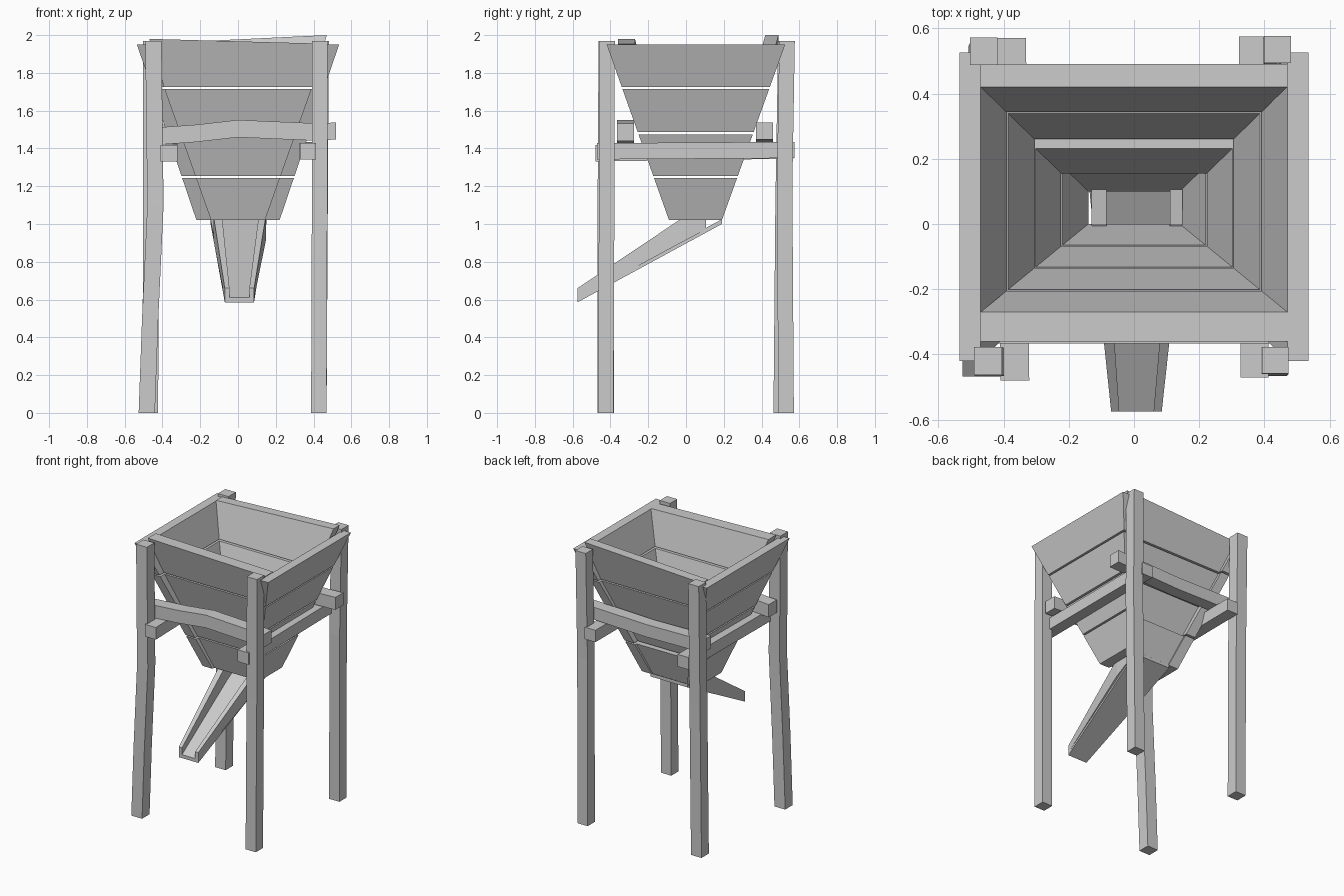
import bpy, bmesh

old = bpy.data.objects.get("Cube")
if old:
    bpy.data.objects.remove(old, do_unlink=True)

grey = bpy.data.materials.new("plain_grey")
grey.use_nodes = True
tone = (0.6, 0.6, 0.6, 1)
grey.diffuse_color = tone
grey.node_tree.nodes["Principled BSDF"].inputs["Base Color"].default_value = tone


def loft(name, rings):
    """Closed solid through a list of four-cornered rings."""
    bm = bmesh.new()
    loops = [[bm.verts.new(p) for p in ring] for ring in rings]
    for a, b in zip(loops, loops[1:]):
        for i in range(4):
            j = (i + 1) % 4
            bm.faces.new((a[i], a[j], b[j], b[i]))
    bm.faces.new(loops[0][::-1])
    bm.faces.new(loops[-1])
    bmesh.ops.recalc_face_normals(bm, faces=bm.faces)
    mesh = bpy.data.meshes.new(name)
    bm.to_mesh(mesh)
    bm.free()
    mesh.materials.append(grey)
    obj = bpy.data.objects.new(name, mesh)
    bpy.context.collection.objects.link(obj)


def square(centre, axis, half):
    """Square ring around a centre, across the given axis."""
    u, v = [i for i in range(3) if i != axis]
    ring = []
    for su, sv in ((-1, -1), (1, -1), (1, 1), (-1, 1)):
        p = list(centre)
        p[u] += su * half
        p[v] += sv * half
        ring.append(p)
    return ring


def timber(name, axis, half, path):
    loft(name, [square(p, axis, half) for p in path])


# Legs, slightly bent
timber("front_right_leg", 2, 0.043, [(-0.483, -0.425, 0), (-0.465, -0.425, 0.5),
       (-0.437, -0.425, 1.1), (-0.448, -0.42, 1.97)])
timber("front_left_leg", 2, 0.041, [(0.428, -0.425, 0), (0.432, -0.42, 1.1), (0.433, -0.418, 1.97)])
timber("back_right_leg", 2, 0.042, [(-0.465, 0.505, 0), (-0.46, 0.515, 1.1), (-0.46, 0.53, 1.97)])
timber("back_left_leg", 2, 0.041, [(0.428, 0.53, 0), (0.435, 0.522, 1.2), (0.44, 0.535, 1.97)])

# Frame beams resting on one another
timber("right_beam", 1, 0.044, [(-0.365, -0.48, 1.375), (-0.375, 0.57, 1.39)])
timber("left_beam", 1, 0.043, [(0.37, -0.47, 1.385), (0.365, 0.575, 1.392)])
timber("front_beam", 0, 0.046, [(-0.47, -0.32, 1.462), (-0.22, -0.32, 1.48),
       (0, -0.32, 1.505), (0.46, -0.32, 1.485)])
timber("back_beam", 0, 0.045, [(-0.46, 0.415, 1.482), (0, 0.415, 1.475), (0.52, 0.415, 1.492)])

# Hopper profile: value at the mouth and at the throat
TOP, BOTTOM = 1.95, 1.02


def slope(top, bottom):
    return lambda z: bottom + (top - bottom) * (z - BOTTOM) / (TOP - BOTTOM)


x_in, x_out = slope(0.47, 0.14), slope(0.535, 0.22)
side_front, side_back = slope(-0.42, -0.09), slope(0.525, 0.19)
front_out, front_in = slope(-0.36, -0.07), slope(-0.27, 0.0)
back_in, back_out = slope(0.42, 0.1), slope(0.49, 0.18)


def side_ring(z, s):
    return [(s * x_in(z), side_front(z), z), (s * x_out(z), side_front(z), z),
            (s * x_out(z), side_back(z), z), (s * x_in(z), side_back(z), z)]


def end_ring(z, a, b, shift=0, left=0, right=0):
    x, ya, yb = x_in(z), a(z) + shift, b(z) + shift
    return [(-x, ya, z + right), (x, ya, z + left), (x, yb, z + left), (-x, yb, z + right)]


# Four rows of boards with thin gaps between
rows = [(1.02, 1.243), (1.254, 1.475), (1.487, 1.714), (1.725, 1.95)]
for n, (low, high) in enumerate(rows):
    for side, s in (("left", 1), ("right", -1)):
        loft(f"{side}_board_{n}", [side_ring(low, s), side_ring(high, s)])
    top_row = n == 3
    loft(f"front_board_{n}", [end_ring(low, front_out, front_in),
         end_ring(high, front_out, front_in, 0, 0.004 * top_row, 0.03 * top_row)])
    shift = -0.025 if n == 1 else 0
    loft(f"back_board_{n}", [end_ring(low, back_in, back_out, shift),
         end_ring(high, back_in, back_out, shift, 0.05 * top_row, 0.005 * top_row)])


# Chute: tapering floor with two side walls
def chute_ring(y, x0, x1, low, high):
    return [(x0, y, low), (x1, y, low), (x1, y, high), (x0, y, high)]


loft("chute_floor", [chute_ring(-0.575, -0.07, 0.085, 0.585, 0.61),
                     chute_ring(0.19, -0.145, 0.15, 1.0, 1.025)])
for name, a, b, c, d in (("chute_right_wall", -0.07, -0.045, -0.13, -0.085),
                         ("chute_left_wall", 0.06, 0.085, 0.11, 0.148)):
    loft(name, [chute_ring(-0.575, a, b, 0.605, 0.66),
                chute_ring(0.0, c, d, 0.915, 1.045),
                chute_ring(0.105, c, d, 0.97, 1.06)])
